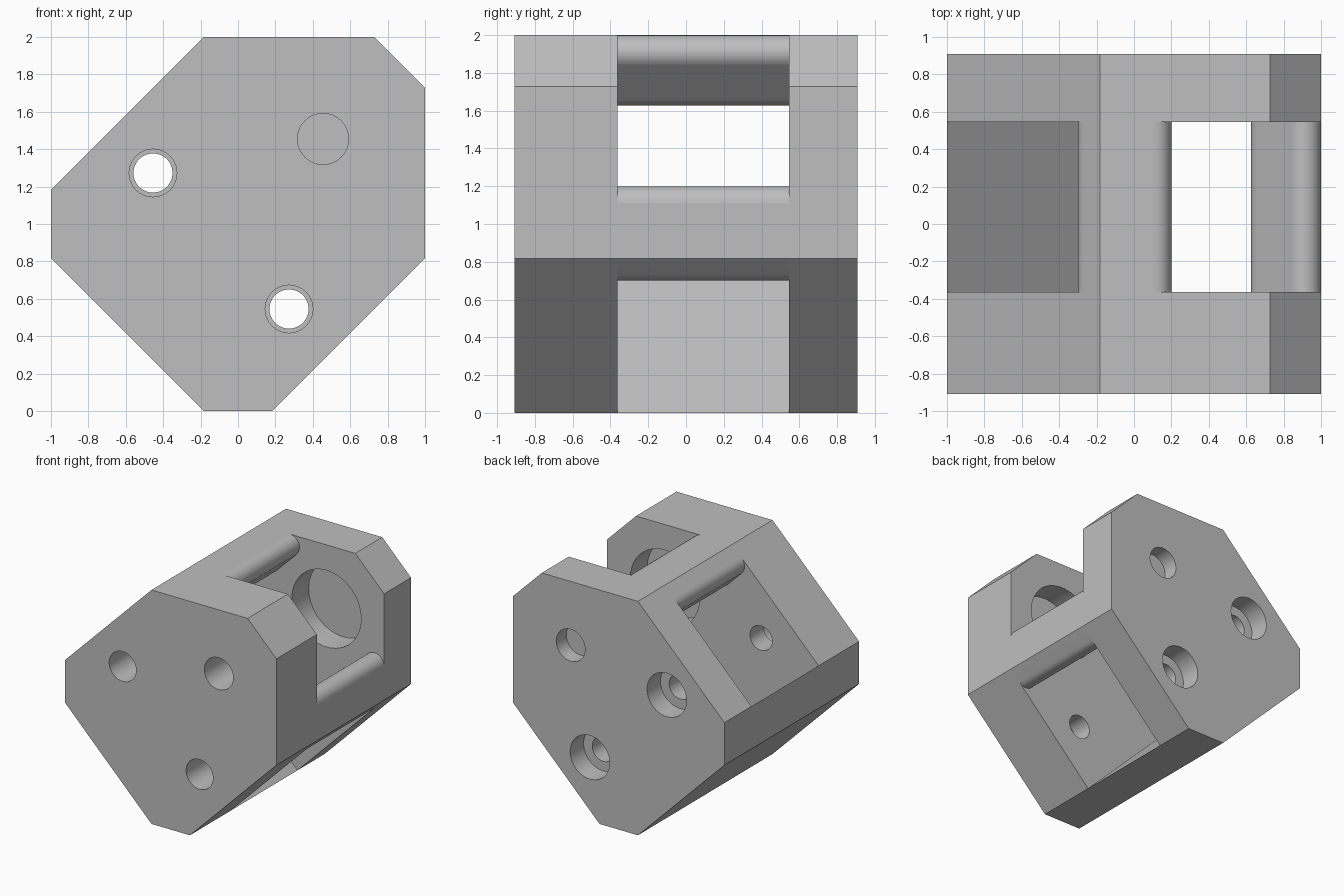
import bpy, bmesh, math
from mathutils import Vector

S = 1 / 11                 # design unit
Y0, Y1 = -4, 6             # inner faces of the two cheeks
HALF = 10                  # half depth
SLOT_LOW, SLOT_HIGH = 2, 16.57   # slot walls, x + z
NOTCH = 18.385             # upper notch wall, z - x

cube = bpy.data.objects.get("Cube")
if cube:
    bpy.data.objects.remove(cube, do_unlink=True)

grey = bpy.data.materials.new("light_grey")
grey.use_nodes = True
colour = (0.52, 0.52, 0.52, 1)
grey.diffuse_color = colour
grey.node_tree.nodes["Principled BSDF"].inputs["Base Color"].default_value = colour


def rounded(corners, steps=10):
    """Outline from (x, z, radius) corners, with arcs where radius > 0."""
    out = []
    for i, (x, z, r) in enumerate(corners):
        p = Vector((x, z))
        if not r:
            out.append(p)
            continue
        a = (Vector(corners[i - 1][:2]) - p).normalized()
        b = (Vector(corners[(i + 1) % len(corners)][:2]) - p).normalized()
        half = a.angle(b) / 2
        centre = p + (a + b).normalized() * r / math.sin(half)
        t = r / math.tan(half)
        start, end = p + a * t - centre, p + b * t - centre
        sweep = start.angle(end)
        for k in range(steps + 1):
            f = k / steps
            d = (start * math.sin((1 - f) * sweep) + end * math.sin(f * sweep)) / math.sin(sweep)
            out.append(centre + d)
    return out


def prism(name, outline, y0, y1):
    """Extrude an x-z outline along y."""
    bm = bmesh.new()
    face = bm.faces.new([bm.verts.new((x * S, y0 * S, z * S)) for x, z in outline])
    ext = bmesh.ops.extrude_face_region(bm, geom=[face])
    for v in ext["geom"]:
        if isinstance(v, bmesh.types.BMVert):
            v.co.y = y1 * S
    bmesh.ops.recalc_face_normals(bm, faces=bm.faces)
    mesh = bpy.data.meshes.new(name)
    bm.to_mesh(mesh)
    bm.free()
    mesh.materials.append(grey)
    ob = bpy.data.objects.new(name, mesh)
    bpy.context.collection.objects.link(ob)
    return ob


def circle(x, z, r, n=64):
    return [(x + r * math.cos(2 * math.pi * i / n), z + r * math.sin(2 * math.pi * i / n))
            for i in range(n)]


def combine(target, other, operation):
    """Apply a boolean and discard the helper."""
    bpy.context.view_layer.objects.active = target
    mod = target.modifiers.new("combine", "BOOLEAN")
    mod.operation, mod.solver, mod.object = operation, "EXACT", other
    bpy.ops.object.modifier_apply(modifier=mod.name)
    bpy.data.objects.remove(other, do_unlink=True)


# Two octagonal cheeks
octagon = [(-2, 0), (2, 0), (11, 9), (11, 19), (8, 22), (-2, 22), (-11, 13), (-11, 9)]
body = prism("bracket_body", octagon, -HALF, Y0)
back = prism("back_cheek", octagon, Y1, HALF)

# Bridges between the cheeks: corner wedge and two mirrored rounded lugs
wedge = prism("wedge_bridge", [(-2, 0), (SLOT_LOW, 0), (-11, 13), (-11, 9)], Y0, Y1)
lug = rounded([(-2, 22, 0),
               ((SLOT_HIGH - 24) / 2, (SLOT_HIGH + 24) / 2, 1),
               ((SLOT_HIGH - NOTCH) / 2, (SLOT_HIGH + NOTCH) / 2, 1),
               (22 - NOTCH, 22, 1)])
upper = prism("upper_lug", lug, Y0, Y1)
lower = prism("lower_lug", [(z - 11, x + 11) for x, z in lug], Y0, Y1)
for part in (wedge, upper, lower, back):
    combine(body, part, "UNION")

# Axle hole with wide seats on both inner faces
# and two bolt holes with counterbores at the back
cuts = [(5, 16, 1.5, -11, 11), (5, 16, 3.6, Y0 - 2.5, Y1 + 2.5)]
for x, z in ((-5, 14), (3, 6)):
    cuts += [(x, z, 1.15, -11, 11), (x, z, 1.4, -11, -6), (x, z, 2.05, 8, 11)]
for x, z, r, a, b in cuts:
    combine(body, prism("hole_cutter", circle(x, z, r), a, b), "DIFFERENCE")

# Smooth rounds and bores, flat large faces
bpy.ops.object.select_all(action="DESELECT")
body.select_set(True)
bpy.context.view_layer.objects.active = body
bpy.ops.object.shade_smooth_by_angle(angle=math.radians(30))
for poly in body.data.polygons:
    if poly.area > 0.12:
        poly.use_smooth = False
